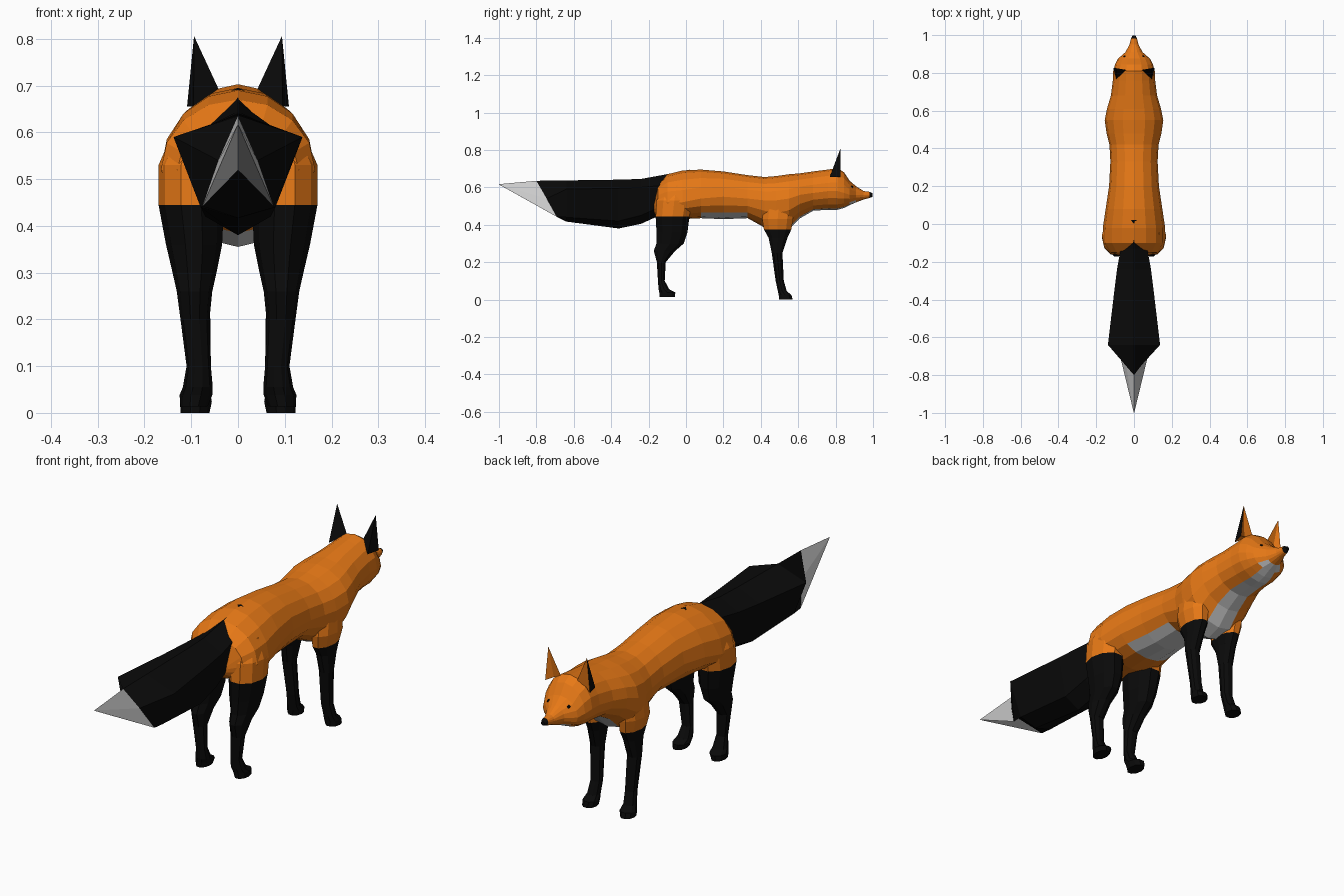
import bpy, bmesh
from math import sin, cos, pi
from mathutils import Vector

if "Cube" in bpy.data.objects:
    bpy.data.objects.remove(bpy.data.objects["Cube"])


def material(name, rgb):
    m = bpy.data.materials.new(name)
    m.diffuse_color = (*rgb, 1)
    m.use_nodes = True
    m.node_tree.nodes["Principled BSDF"].inputs["Base Color"].default_value = m.diffuse_color
    return m


MATS = [material("orange_fur", (0.8, 0.19, 0.008)),
        material("black_fur", (0.003, 0.003, 0.003)),
        material("white_fur", (0.6, 0.6, 0.6))]
ORANGE, BLACK, WHITE = 0, 1, 2


def finish(name, bm, pick):
    """Turn a bmesh into a flat-shaded object, colouring each face with pick(face)."""
    bmesh.ops.recalc_face_normals(bm, faces=bm.faces)
    for f in bm.faces:
        f.normal_update()
        f.material_index = pick(f)
    me = bpy.data.meshes.new(name)
    bm.to_mesh(me)
    bm.free()
    for m in MATS:
        me.materials.append(m)
    ob = bpy.data.objects.new(name, me)
    bpy.context.collection.objects.link(ob)
    return ob


def loft(name, rings, pick):
    """Skin a list of point rings and cap both ends."""
    bm = bmesh.new()
    vs = [[bm.verts.new(p) for p in ring] for ring in rings]
    n = len(rings[0])
    for a, b in zip(vs, vs[1:]):
        for i in range(n):
            j = (i + 1) % n
            bm.faces.new((a[i], a[j], b[j], b[i]))
    bm.faces.new(vs[0])
    bm.faces.new(vs[-1])
    bmesh.ops.remove_doubles(bm, verts=bm.verts, dist=0.0004)
    return finish(name, bm, pick)


# Body and head: y, bottom z, top z, widest z, half width
BODY = [(-.17, .46, .53, .50, .07), (-.15, .44, .62, .52, .13), (-.10, .44, .67, .52, .165),
        (-.02, .43, .69, .52, .165), (.08, .435, .695, .54, .15), (.20, .43, .685, .55, .132),
        (.33, .435, .665, .54, .125), (.42, .385, .655, .53, .13), (.48, .355, .66, .53, .145),
        (.55, .375, .67, .54, .155), (.61, .435, .675, .56, .143), (.68, .475, .685, .57, .122),
        (.76, .48, .695, .58, .112), (.81, .48, .703, .58, .11), (.845, .49, .68, .57, .10),
        (.875, .505, .635, .56, .085), (.91, .52, .605, .56, .045), (.95, .535, .58, .558, .024),
        (.982, .543, .576, .56, .016), (.998, .55, .568, .559, .008)]


def body_ring(y, zb, zt, zw, w, n=16):
    pts = []
    for k in range(n):
        a = 2 * pi * k / n
        h = zt - zw if cos(a) > 0 else zw - zb
        pts.append((w * sin(a), y, zw + h * cos(a)))
    return pts


def body_colour(f):
    c = f.calc_center_median()
    if c.y > .98:
        return BLACK
    if f.normal.z < -.25:
        if .03 < c.y < .37 and abs(c.x) < .08:
            return WHITE
        if .44 < c.y < .92 and abs(c.x) < .05 and c.z < .55:
            return WHITE
    return ORANGE


loft("body", [body_ring(*r) for r in BODY], body_colour)

# Legs: z, centre x, centre y, radius x, radius y
HIND = [(.61, .085, -.05, .05, .07), (.53, .10, -.062, .070, .10), (.445, .10, -.072, .070, .095),
        (.36, .094, -.075, .060, .087), (.30, .093, -.085, .047, .077), (.26, .093, -.115, .038, .06),
        (.20, .092, -.132, .031, .025), (.10, .084, -.132, .026, .019),
        (.055, .086, -.118, .032, .03), (.038, .09, -.1, .035, .045), (.014, .094, -.1, .029, .044)]
FORE = [(.54, .085, .50, .05, .08), (.43, .09, .49, .052, .087), (.375, .085, .49, .043, .077),
        (.33, .086, .492, .036, .053), (.25, .09, .487, .030, .03), (.10, .084, .501, .026, .023),
        (.045, .088, .515, .028, .025), (.024, .09, .53, .034, .036), (0, .092, .534, .031, .038)]


def leg(name, rows, s, split):
    rings = [[(s * (x + rx * cos(2 * pi * k / 10)), y + ry * sin(2 * pi * k / 10), z)
              for k in range(10)] for z, x, y, rx, ry in rows]
    loft(name, rings, lambda f: BLACK if f.calc_center_median().z < split else ORANGE)


# Ears: three-sided spikes, black behind and orange in front
def ear(name, s):
    bm = bmesh.new()
    inner, outer, back, tip, hollow = [bm.verts.new((s * x, y, z)) for x, y, z in
        ((.038, .815, .685), (.109, .825, .655), (.095, .768, .655), (.094, .825, .806), (.078, .81, .67))]
    dark = [bm.faces.new((inner, back, tip)), bm.faces.new((back, outer, tip))]
    for tri in ((inner, hollow, tip), (hollow, outer, tip), (inner, back, hollow), (back, outer, hollow)):
        bm.faces.new(tri)
    finish(name, bm, lambda f: BLACK if f in dark else ORANGE)


# Eyes: small faceted beads
def eye(name, s):
    bm = bmesh.new()
    bmesh.ops.create_icosphere(bm, subdivisions=1, radius=.009)
    bmesh.ops.translate(bm, verts=bm.verts, vec=Vector((s * .048, .885, .602)))
    finish(name, bm, lambda f: BLACK)


for side, s in (("right", 1), ("left", -1)):
    leg("hind_leg_" + side, HIND, s, .45)
    leg("front_leg_" + side, FORE, s, .38)
    ear("ear_" + side, s)
    eye("eye_" + side, s)


# Tail: top, upper corner, lower corner and keel points, mirrored in x
def tail_ring(top, up, low, keel):
    flip = lambda p: (-p[0], p[1], p[2])
    return [top, up, low, keel, flip(low), flip(up)]


TAIL = [(.02, .695, .018, .688, .01, .68, .67), (-.13, .665, .07, .61, .055, .50, .455),
        (-.24, .645, .09, .60, .065, .45, .405), (-.36, .641, .105, .595, .07, .42, .38),
        (-.64, .637, .138, .59, .08, .44, .417)]
rings = [tail_ring((0, y, zt), (xs, y, zs), (xl, y, zl), (0, y, zb))
         for y, zt, xs, zs, xl, zl, zb in TAIL]
cut = tail_ring((0, -.80, .635), (.042, -.745, .54), (.076, -.69, .442), (0, -.76, .52))
loft("tail", rings + [cut], lambda f: BLACK)
tip = [(.001 * sin(k * pi / 3), -1, .616 + .001 * cos(k * pi / 3)) for k in range(6)]
loft("tail_tip", [cut, tip], lambda f: WHITE)
